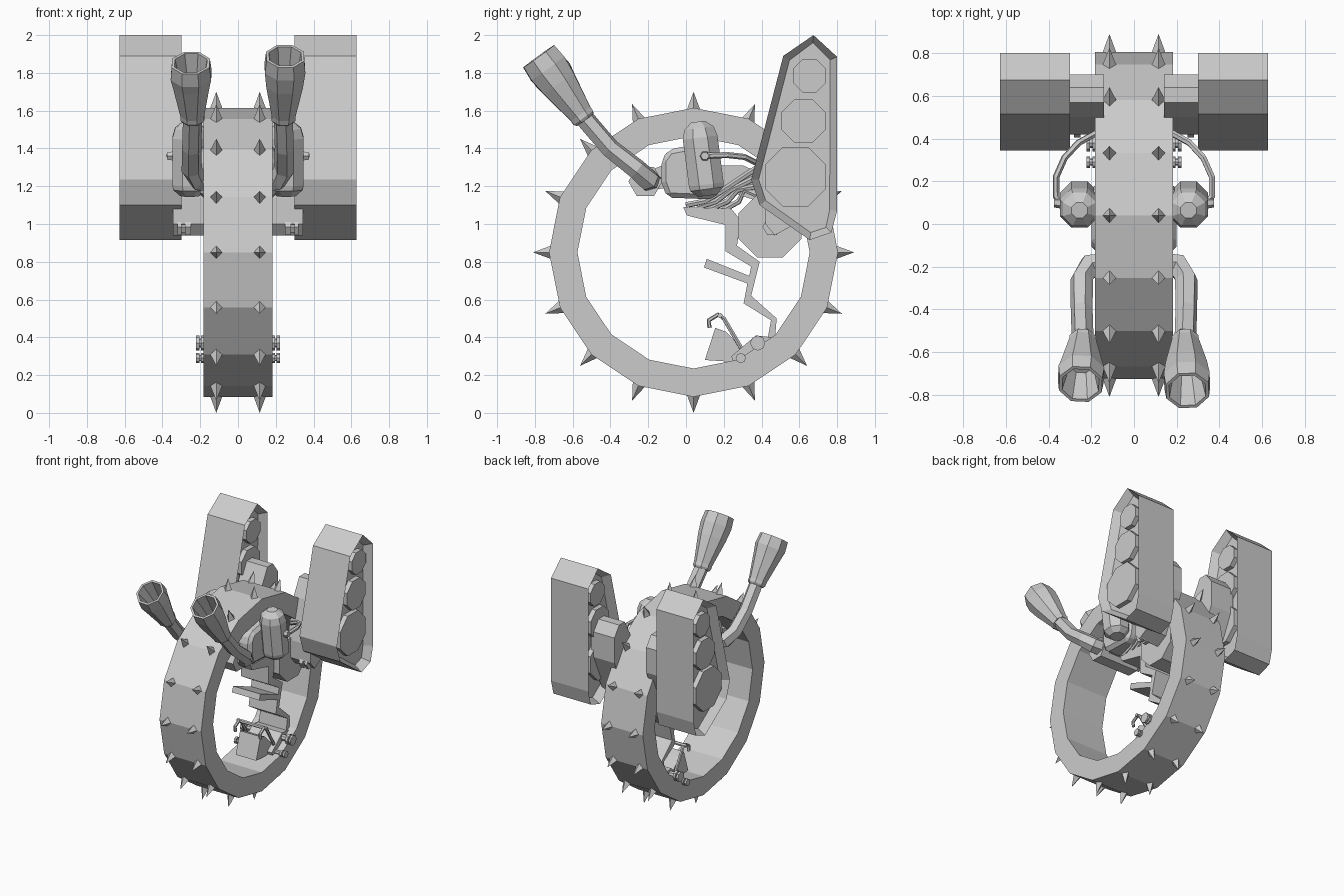
import bpy, bmesh, math
from mathutils import Vector, Matrix

if "Cube" in bpy.data.objects:
    bpy.data.objects.remove(bpy.data.objects["Cube"])

GREY = (0.6, 0.6, 0.6, 1)
metal = bpy.data.materials.new("plain_grey")
metal.use_nodes = True
metal.diffuse_color = GREY
metal.node_tree.nodes["Principled BSDF"].inputs["Base Color"].default_value = GREY


def finish(name, bm):
    bmesh.ops.remove_doubles(bm, verts=bm.verts, dist=0.0005)
    bmesh.ops.recalc_face_normals(bm, faces=bm.faces)
    mesh = bpy.data.meshes.new(name)
    bm.to_mesh(mesh)
    bm.free()
    mesh.materials.append(metal)
    obj = bpy.data.objects.new(name, mesh)
    bpy.context.scene.collection.objects.link(obj)
    return obj


def skin(name, rings):
    """Join equal-length rings of points and cap both ends."""
    bm = bmesh.new()
    loops = [[bm.verts.new(p) for p in ring] for ring in rings]
    for a, b in zip(loops, loops[1:]):
        for i in range(len(a)):
            j = (i + 1) % len(a)
            bm.faces.new((a[i], a[j], b[j], b[i]))
    bm.faces.new(loops[0])
    bm.faces.new(loops[-1])
    return finish(name, bm)


def prism(name, profile, x0, x1, recess=0):
    """Side profile of (y, z) points, extruded along x."""
    bm = bmesh.new()
    base = bm.faces.new([bm.verts.new((x0, y, z)) for y, z in profile])
    out = bmesh.ops.extrude_face_region(bm, geom=[base])["geom"]
    moved = [v for v in out if isinstance(v, bmesh.types.BMVert)]
    bmesh.ops.translate(bm, verts=moved, vec=(x1 - x0, 0, 0))
    bmesh.ops.recalc_face_normals(bm, faces=bm.faces)
    if recess:
        ends = [f for f in bm.faces if abs(f.normal.x) > 0.9]
        bmesh.ops.inset_individual(bm, faces=ends, thickness=0.04)
        bmesh.ops.translate(bm, verts=ends[0].verts, vec=-ends[0].normal * recess)
        bmesh.ops.translate(bm, verts=ends[1].verts, vec=-ends[1].normal * recess)
    return finish(name, bm)


def lathe(name, origin, axis, steps, sides=8, turn=0.0):
    """Turned part: steps are (radius, distance along the axis)."""
    rot = Vector(axis).to_track_quat('Z', 'Y')
    rings = []
    for r, h in steps:
        r = max(r, 0.0001)
        angles = [turn + math.tau * i / sides for i in range(sides)]
        rings.append([Vector(origin) + rot @ Vector((r * math.cos(a), r * math.sin(a), h))
                      for a in angles])
    return skin(name, rings)


def tube(name, path, radii, sides=6):
    """Tube following a path with a radius at each point."""
    path = [Vector(p) for p in path]
    if not isinstance(radii, list):
        radii = [radii] * len(path)
    u = Vector((0.31, 0.2, 0.9))
    rings = []
    for i, p in enumerate(path):
        t = (path[min(i + 1, len(path) - 1)] - path[max(i - 1, 0)]).normalized()
        u = (u - t * u.dot(t)).normalized()
        w = t.cross(u)
        rings.append([p + radii[i] * (u * math.cos(math.tau * k / sides)
                                      + w * math.sin(math.tau * k / sides))
                      for k in range(sides)])
    return skin(name, rings)


# Great wheel: sixteen-sided hoop
CY, CZ, OUTER, INNER, HALF = 0.04, 0.85, 0.765, 0.615, 0.183
SIDES = 16
bm = bmesh.new()
hoop = []
for i in range(SIDES):
    a = math.tau * i / SIDES
    hoop.append([bm.verts.new((x, CY + r * math.sin(a), CZ + r * math.cos(a)))
                 for x, r in ((-HALF, OUTER), (HALF, OUTER), (HALF, INNER), (-HALF, INNER))])
for i in range(SIDES):
    a, b = hoop[i], hoop[(i + 1) % SIDES]
    for k in range(4):
        m = (k + 1) % 4
        bm.faces.new((a[k], a[m], b[m], b[k]))
finish("wheel_hoop", bm)

# Tread spikes, two at every corner of the hoop
for i in range(SIDES):
    a = math.tau * i / SIDES
    d = Vector((0, math.sin(a), math.cos(a)))
    for x in (-0.115, 0.115):
        lathe("tread_spike", Vector((x, CY, CZ)) + d * (OUTER - 0.015), d,
              [(0.037, 0), (0, 0.1)], sides=4)

# Track pods, pod links, arms, horns and engine cylinders on both sides
POD = [(.675, 2), (.8, 1.885), (.8, 1.07), (.77, .955), (.655, .915),
       (.39, 1.1), (.345, 1.235), (.515, 1.89)]
LINK = [(.42, 1.0), (.47, .94), (.56, .99), (.70, 1.3), (.70, 1.5),
        (.64, 1.58), (.57, 1.58), (.50, 1.45), (.42, 1.14)]
for s in (-1, 1):
    prism("track_pod", POD, s * 0.30, s * 0.628, recess=0.06)
    for y, z, r in ((.653, 1.785, .095), (.622, 1.545, .125), (.58, 1.25, .172)):
        lathe("pod_roller", (s * 0.322, y, z), (s, 0, 0), [(r, 0), (r, 0.284)], 8, math.pi / 8)
    prism("pod_link", LINK, s * 0.14, s * 0.345)
    lathe("link_bolt", (s * 0.25, .455, .985), (s, 0, 0),
          [(.05, 0), (.05, .03), (.035, .03), (.035, .05), (.05, .05), (.05, .07)], 6)

    # Bent arm carrying the flared horn
    tube("horn_arm", [(s * .12, -.19, 1.23), (s * .21, -.2, 1.235), (s * .245, -.26, 1.29),
                      (s * .245, -.40, 1.40), (s * .24, -.55, 1.575)],
         [.06, .06, .055, .052, .052], 6)
    tip = Vector((s * .25, -.765 - .015 * s, 1.87 + .018 * s))
    foot = Vector((s * .24, -.535, 1.55))
    length = (tip - foot).length
    lathe("flared_horn", foot, tip - foot,
          [(.058, 0), (.068, .015), (.068, .04), (.105, .24), (.116, length - .08),
           (.108, length), (.092, length), (.06, .2)], 8, math.pi / 8)

    # Upright engine cylinder with a domed top
    lathe("engine_cylinder", (s * .255, .115, 1.15), (0, -.13, 1),
          [(.055, 0), (.095, .035), (.1, .06), (.1, .31), (.085, .36), (.04, .395)],
          8, math.pi / 8)
    lathe("cylinder_cap", (s * .33, .1, 1.36), (s, 0, 0), [(.03, 0), (.022, .045)], 6)

    # Exhaust pipe sweeping back into the hull
    tube("exhaust_pipe", [(s * .33, .09, 1.36), (s * .365, .13, 1.362), (s * .365, .22, 1.365),
                          (s * .325, .31, 1.355), (s * .26, .38, 1.32), (s * .17, .43, 1.27)],
         .016)

    # Fan of cooling pipes below the engine
    for k in range(4):
        y = .06 * k
        tube("cooling_pipe", [(s * .1, y, 1.1 - .012 * k), (s * .11, .1 + y, 1.12),
                              (s * .12, .2 + y * .6, 1.18), (s * .12, .38, 1.3 - .05 * k)], .016)

    # Pedal bolts
    for y, z, r in ((.38, .37, .04), (.29, .29, .027)):
        lathe("pedal_bolt", (s * .1, y, z), (s, 0, 0),
              [(r * .6, 0), (r * .6, .075), (r, .075), (r, .095), (r * .6, .095),
               (r * .6, .105), (r, .105), (r, .122)], 8)

# Engine hull: hub, block and front joint
lathe("rear_hub", (-.17, .445, .99), (1, 0, 0), [(.18, 0), (.18, .34)], 8, math.pi / 8)
block = prism("engine_block", [(-.13, 1.22), (-.10, 1.14), (.15, 1.13), (.19, 1.2),
                               (.17, 1.36), (.1, 1.43), (-.09, 1.395), (-.13, 1.34)], -.2, .2)
bevel = block.modifiers.new("edges", 'BEVEL')
bevel.width, bevel.segments = 0.025, 1
prism("engine_mount", [(.15, 1.2), (.38, 1.12), (.42, 1.26), (.3, 1.31), (.15, 1.31)], -.12, .12)
lathe("front_joint", (-.17, -.215, 1.225), (1, 0, 0), [(.09, 0), (.09, .34)], 6)
prism("joint_neck", [(-.2, 1.18), (-.1, 1.19), (-.1, 1.32), (-.2, 1.28)], -.11, .11)

# Stepped seat frame hanging inside the hoop
prism("seat_frame", [(-.015, 1.09), (.005, 1.045), (.21, .995), (.21, .855), (.345, .775),
                     (.335, .725), (.11, .815), (.095, .77), (.325, .685), (.305, .58),
                     (.45, .49), (.43, .38), (.47, .38), (.48, .50), (.345, .62),
                     (.39, .80), (.27, .885), (.29, 1.02), (.24, 1.08)], -.12, .12)

# Pedal box with its handle frame
prism("pedal_box", [(.10, .28), (.155, .45), (.21, .43), (.29, .35), (.25, .27)], -.09, .09)
prism("pedal_base", [(.24, .3), (.37, .41), (.46, .40), (.45, .36), (.33, .28), (.27, .22)],
      -.13, .13)
for x in (-.11, .11):
    tube("pedal_handle", [(x, .3, .33), (x, .2, .5), (x, .17, .52), (x, .12, .49), (x, .125, .45)],
         .012)
tube("pedal_crossbar", [(-.13, .18, .515), (.13, .18, .515)], .014)
